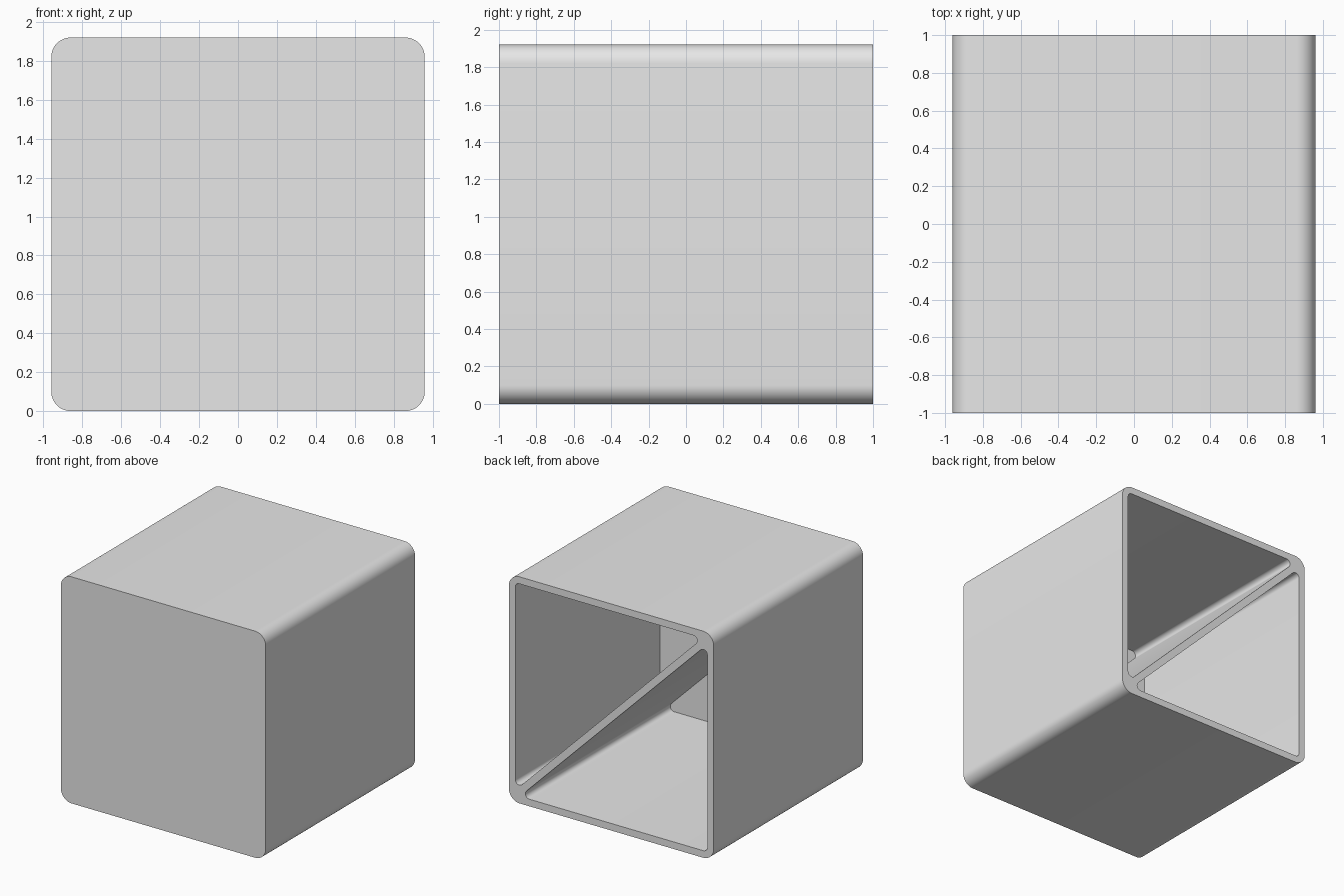
import bpy
import bmesh
import math
from mathutils import Vector

cube = bpy.data.objects.get("Cube")
if cube:
    bpy.data.objects.remove(cube, do_unlink=True)

HALF, DEPTH, WALL = 0.96, 1.0, 0.06
OUTER_R, INNER_R = 0.1, 0.037
STEPS = 12


def rounded(points, radius):
    """Fillet every corner of a counter-clockwise (x, z) polygon."""
    result = []
    for i, p in enumerate(points):
        p = Vector(p)
        a = (Vector(points[i - 1]) - p).normalized()
        b = (Vector(points[(i + 1) % len(points)]) - p).normalized()
        half = a.angle(b) / 2
        centre = p + (a + b).normalized() * radius / math.sin(half)
        start = p + a * radius / math.tan(half) - centre
        sweep = math.pi - 2 * half
        for k in range(STEPS + 1):
            t = sweep * k / STEPS
            c, s = math.cos(t), math.sin(t)
            result.append(centre + Vector((c * start.x - s * start.y,
                                           s * start.x + c * start.y)))
    return result


def tube(bm, outline, y_end):
    """Run an outline from the open back to y_end, cap it, return the back edges."""
    back = [bm.verts.new((p.x, DEPTH, p.y + HALF)) for p in outline]
    end = [bm.verts.new((p.x, y_end, p.y + HALF)) for p in outline]
    n = len(outline)
    for i in range(n):
        j = (i + 1) % n
        bm.faces.new((back[i], back[j], end[j], end[i]))
    bm.faces.new(end)
    return [bm.edges.get((back[i], back[(i + 1) % n])) for i in range(n)]


bm = bmesh.new()

# Outer shell with a closed front
square = [(-HALF, -HALF), (HALF, -HALF), (HALF, HALF), (-HALF, HALF)]
rim = tube(bm, rounded(square, OUTER_R), -DEPTH)

# Two triangular pockets, leaving a diagonal divider between them
inner = HALF - WALL
gap = WALL / 2 * math.sqrt(2)
upper = [(inner, gap - inner), (inner, inner), (gap - inner, inner)]
lower = [(-x, -z) for x, z in upper]
for pocket in (upper, lower):
    rim += tube(bm, rounded(pocket, INNER_R), WALL - DEPTH)

# Back rim around the pockets
bmesh.ops.triangle_fill(bm, use_beauty=True, use_dissolve=False,
                        edges=rim, normal=(0, 1, 0))
bmesh.ops.recalc_face_normals(bm, faces=bm.faces)

mesh = bpy.data.meshes.new("divided_box")
bm.to_mesh(mesh)
bm.free()
box = bpy.data.objects.new("divided_box", mesh)
bpy.context.collection.objects.link(box)

# Plain grey finish
grey = bpy.data.materials.new("light_grey")
grey.use_nodes = True
grey.diffuse_color = (0.8, 0.8, 0.8, 1)
grey.node_tree.nodes["Principled BSDF"].inputs["Base Color"].default_value = (0.8, 0.8, 0.8, 1)
mesh.materials.append(grey)

bpy.ops.object.select_all(action='DESELECT')
box.select_set(True)
bpy.context.view_layer.objects.active = box
bpy.ops.object.shade_smooth_by_angle(angle=math.radians(30))
